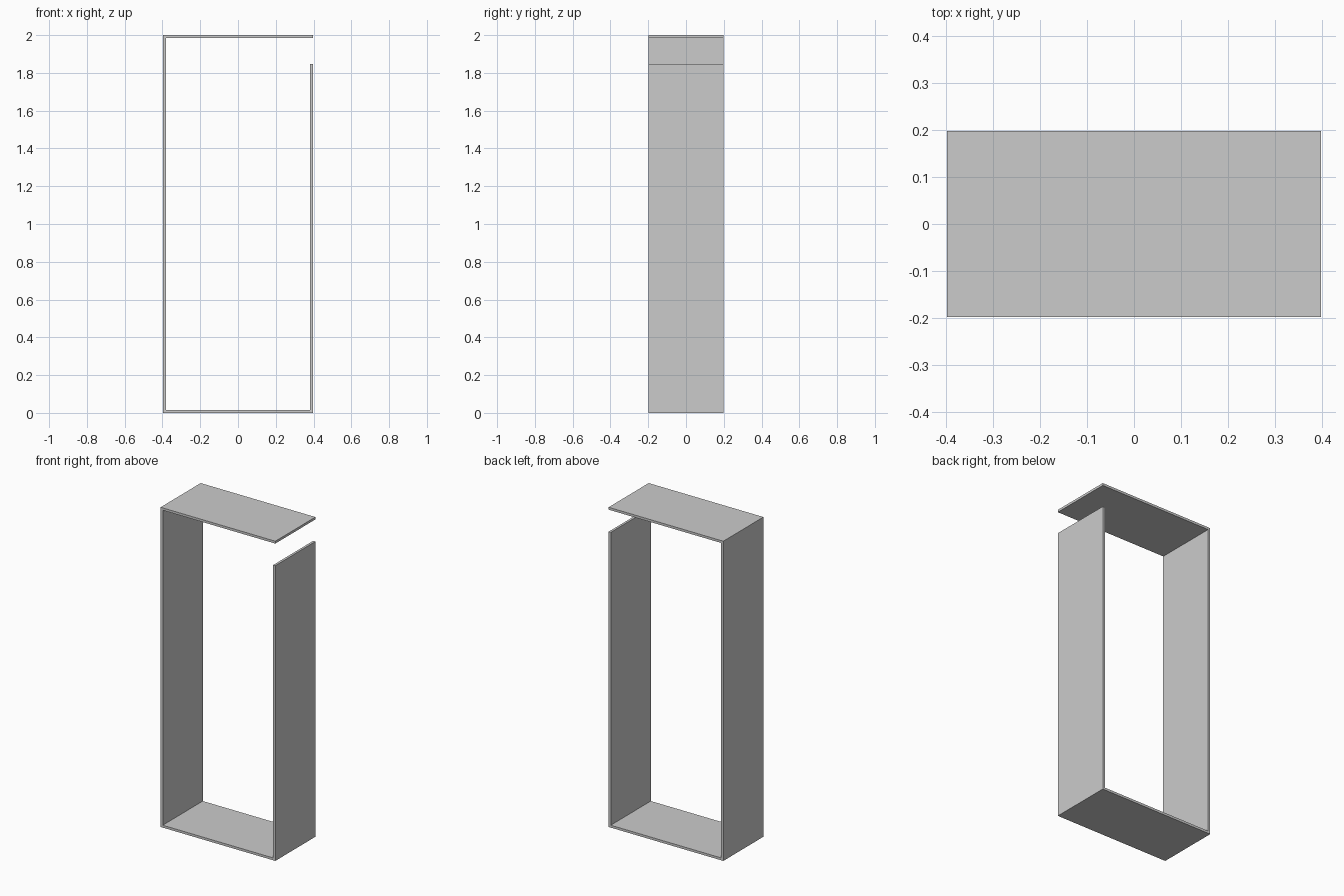
import bpy

if "Cube" in bpy.data.objects:
    bpy.data.objects.remove(bpy.data.objects["Cube"])

W, D, H, T = 0.794, 0.396, 2.0, 0.015   # overall size and board thickness
RIGHT_TOP = 1.847                       # right side stops short of the top

grey = bpy.data.materials.new("light grey board")
grey.diffuse_color = (0.6, 0.6, 0.6, 1)
grey.use_nodes = True
grey.node_tree.nodes["Principled BSDF"].inputs["Base Color"].default_value = grey.diffuse_color


def board(name, x0, x1, z0, z1):
    """Flat board running the full depth of the cabinet."""
    bpy.ops.mesh.primitive_cube_add(size=1, location=((x0 + x1) / 2, 0, (z0 + z1) / 2))
    ob = bpy.context.object
    ob.name = name
    ob.scale = (x1 - x0, D, z1 - z0)
    bpy.ops.object.transform_apply(location=False, rotation=False, scale=True)
    ob.data.materials.append(grey)


x = W / 2
board("left_side", -x, -x + T, 0, H - T)
board("right_side", x - T, x, 0, RIGHT_TOP)
board("bottom_panel", -x + T, x - T, 0, T)
board("top_panel", -x, x, H - T, H)
